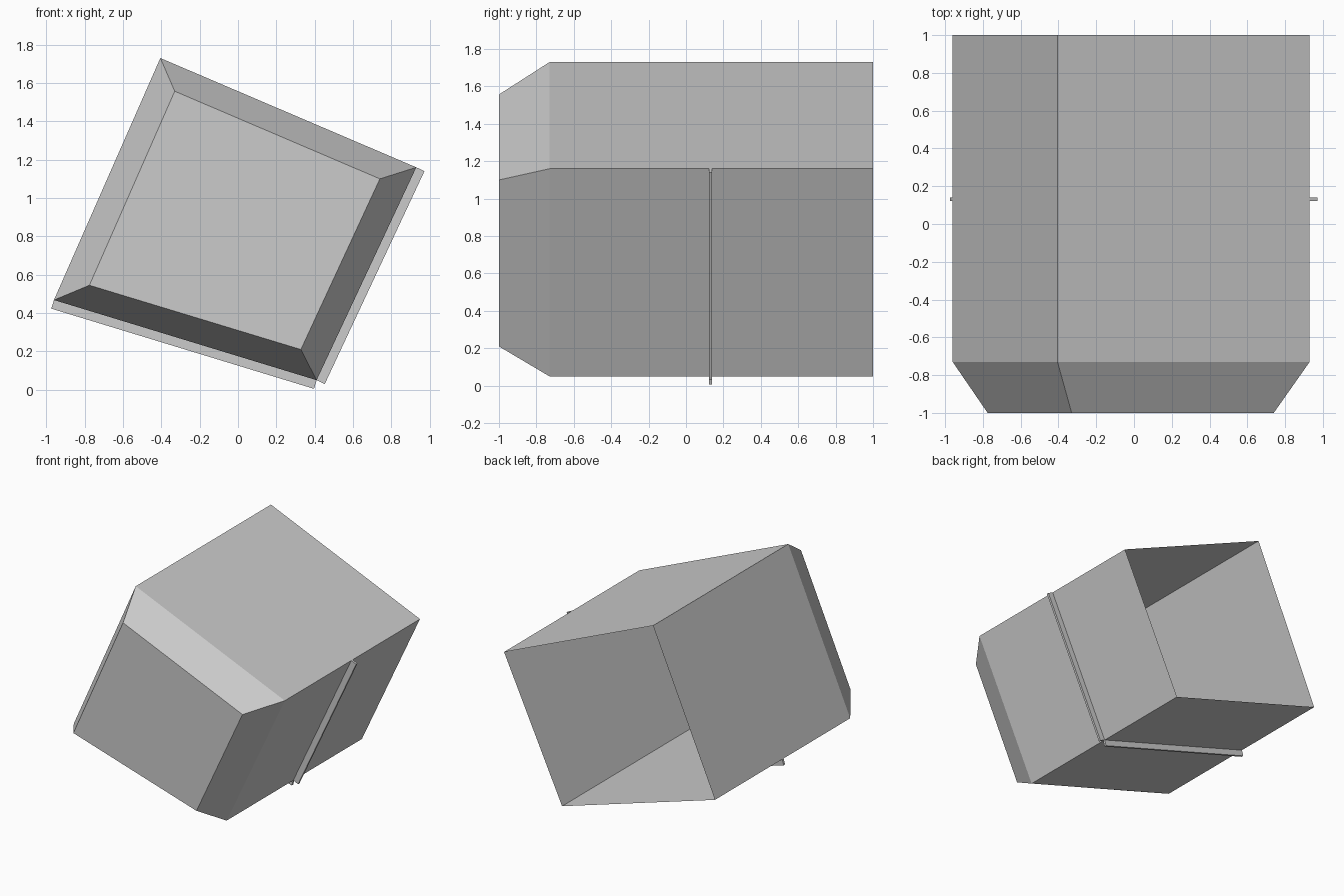
import bpy
import bmesh
from mathutils import Vector

if "Cube" in bpy.data.objects:
    bpy.data.objects.remove(bpy.data.objects["Cube"])

grey = bpy.data.materials.new("plain grey")
grey.diffuse_color = (0.6, 0.6, 0.6, 1)
grey.use_nodes = True
grey.node_tree.nodes["Principled BSDF"].inputs["Base Color"].default_value = grey.diffuse_color

# Tilted four-sided outline (x, z): top, right, bottom, left corners
OUTER = [(-0.405, 1.73), (0.93, 1.16), (0.41, 0.05), (-0.96, 0.468)]
INNER = [(-0.33, 1.557), (0.74, 1.10), (0.328, 0.21), (-0.775, 0.545)]
RIM_Y, SHOULDER_Y, FRONT_Y = 1.0, -0.73, -1.0


def loft(name, sections, close_start=True, close_end=True):
    """Skin a series of (y, outline) sections."""
    bm = bmesh.new()
    rings = [[bm.verts.new((x, y, z)) for x, z in pts] for y, pts in sections]
    for r0, r1 in zip(rings, rings[1:]):
        n = len(r0)
        for i in range(n):
            j = (i + 1) % n
            bm.faces.new((r0[i], r0[j], r1[j], r1[i]))
    if close_start:
        bm.faces.new(rings[0][::-1])
    if close_end:
        bm.faces.new(rings[-1])
    bmesh.ops.recalc_face_normals(bm, faces=bm.faces)
    mesh = bpy.data.meshes.new(name)
    bm.to_mesh(mesh)
    bm.free()
    mesh.materials.append(grey)
    obj = bpy.data.objects.new(name, mesh)
    bpy.context.collection.objects.link(obj)
    return obj


# Thin shell: open at the back, bevelled towards a closed front
shell = loft("open_box_shell",
             [(FRONT_Y, INNER), (SHOULDER_Y, OUTER), (RIM_Y, OUTER)],
             close_end=False)
# Face normals point outwards on every wall
bm = bmesh.new()
bm.from_mesh(shell.data)
centre = Vector((0, 0, 0.87))
for f in bm.faces:
    if f.normal.dot(f.calc_center_median() - centre) < 0:
        f.normal_flip()
bm.to_mesh(shell.data)
bm.free()


# Narrow ribs standing off the right and lower walls
def rib(name, start, end, height):
    a, b = Vector(start), Vector(end)
    d = (b - a).normalized()
    out = Vector((d.y, -d.x)) * height
    if out.dot((a + b) / 2 - Vector((0, 0.87))) < 0:
        out = -out
    outline = [tuple(p) for p in (a, b, b + out, a + out)]
    return loft(name, [(0.122, outline), (0.14, outline)])


rib("right_rib", OUTER[1], OUTER[2], 0.047)
rib("lower_rib", OUTER[2], OUTER[3], 0.047)
